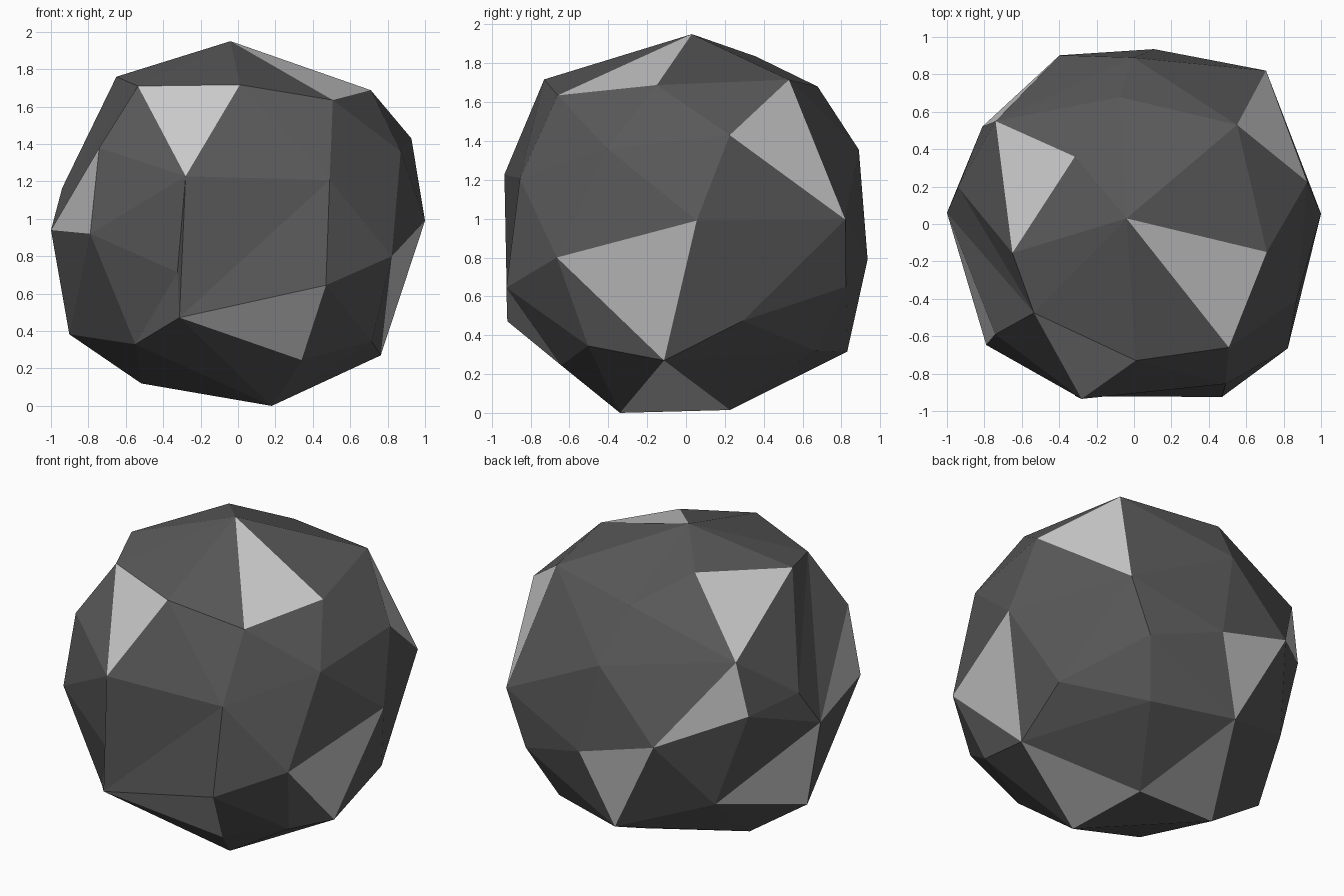
import bpy, bmesh
from mathutils import Vector

# Corner points of the faceted rock (x, y, z)
P = [
    (-.04, .03, 1.95), (-.65, -.155, 1.76), (-.535, -.475, 1.71), (.01, -.73, 1.717),
    (.507, -.66, 1.635), (.71, -.15, 1.688), (.927, .225, 1.43), (.87, -.405, 1.36),
    (1.0, .055, .99), (.822, -.665, .80), (.763, -.113, .27), (.715, -.504, .345),
    (.34, -.643, .245), (.47, -.925, .645), (-.313, -.92, .472), (.49, -.855, 1.207),
    (-.28, -.935, 1.228), (-.742, -.59, 1.38), (-.79, -.647, .92), (-1.0, .06, .94),
    (-.94, .198, 1.165), (-.902, .055, .383), (-.549, -.6, .329), (-.517, .09, .12),
    (.18, -.34, .0), (-.324, -.86, .715), (-.74, .55, 1.44), (-.81, .522, 1.10),
    (-.398, .902, .935), (.107, .935, .79), (-.075, .83, .315), (.706, .82, .995),
    (.565, .823, .65), (.435, .668, .32), (-.005, .89, 1.355), (-.075, .678, 1.68),
    (.551, .53, 1.715), (.144, .226, .015), (-.62, .59, .51), (.816, .293, .474),
    (-.316, .36, 1.835),
]
# Pale facets, as corner numbers counted from 1
PALE = [(1, 5, 6), (3, 4, 17), (18, 19, 20), (13, 14, 15), (9, 10, 11), (7, 32, 37),
        (2, 41, 27), (27, 28, 29), (29, 30, 31), (20, 22, 39), (11, 25, 38), (24, 31, 38)]
# Creases that must run along an edge
CREASES = [(15, 16), (15, 17), (19, 26), (23, 26), (2, 21), (3, 21), (3, 20)]

# Skin the points on a nearly round ball, so dented corners are kept too
bm = bmesh.new()
mid = Vector((0, 0, .97))
verts = []
for p in P:
    d = Vector(p) - mid
    verts.append(bm.verts.new(mid + d.normalized() * d.length ** .4))
hull = bmesh.ops.convex_hull(bm, input=verts)


def link(a, b):
    """Turn the edge that crosses a-b so that it joins them."""
    va, vb = verts[a - 1], verts[b - 1]
    if bm.edges.get((va, vb)):
        return
    for e in bm.edges:
        opposite = {v for f in e.link_faces for v in f.verts} - set(e.verts)
        if opposite == {va, vb}:
            bmesh.utils.edge_rotate(e, True)
            return


for a, b in CREASES:
    link(a, b)
for a, b, c in PALE:
    link(a, b)
    link(b, c)
    link(c, a)

# Move corners to their true places and mark the pale facets
for v, p in zip(verts, P):
    v.co = p
for tri in PALE:
    f = bm.faces.get([verts[i - 1] for i in tri])
    if f:
        f.material_index = 1
bmesh.ops.recalc_face_normals(bm, faces=bm.faces[:])

mesh = bpy.data.meshes.new("faceted_ball")
for name, g in (("dark_facets", .1), ("pale_facets", .72)):
    m = bpy.data.materials.new(name)
    m.diffuse_color = (g, g, g, 1)
    mesh.materials.append(m)
bm.to_mesh(mesh)
bm.free()
bpy.context.collection.objects.link(bpy.data.objects.new("faceted_ball", mesh))
